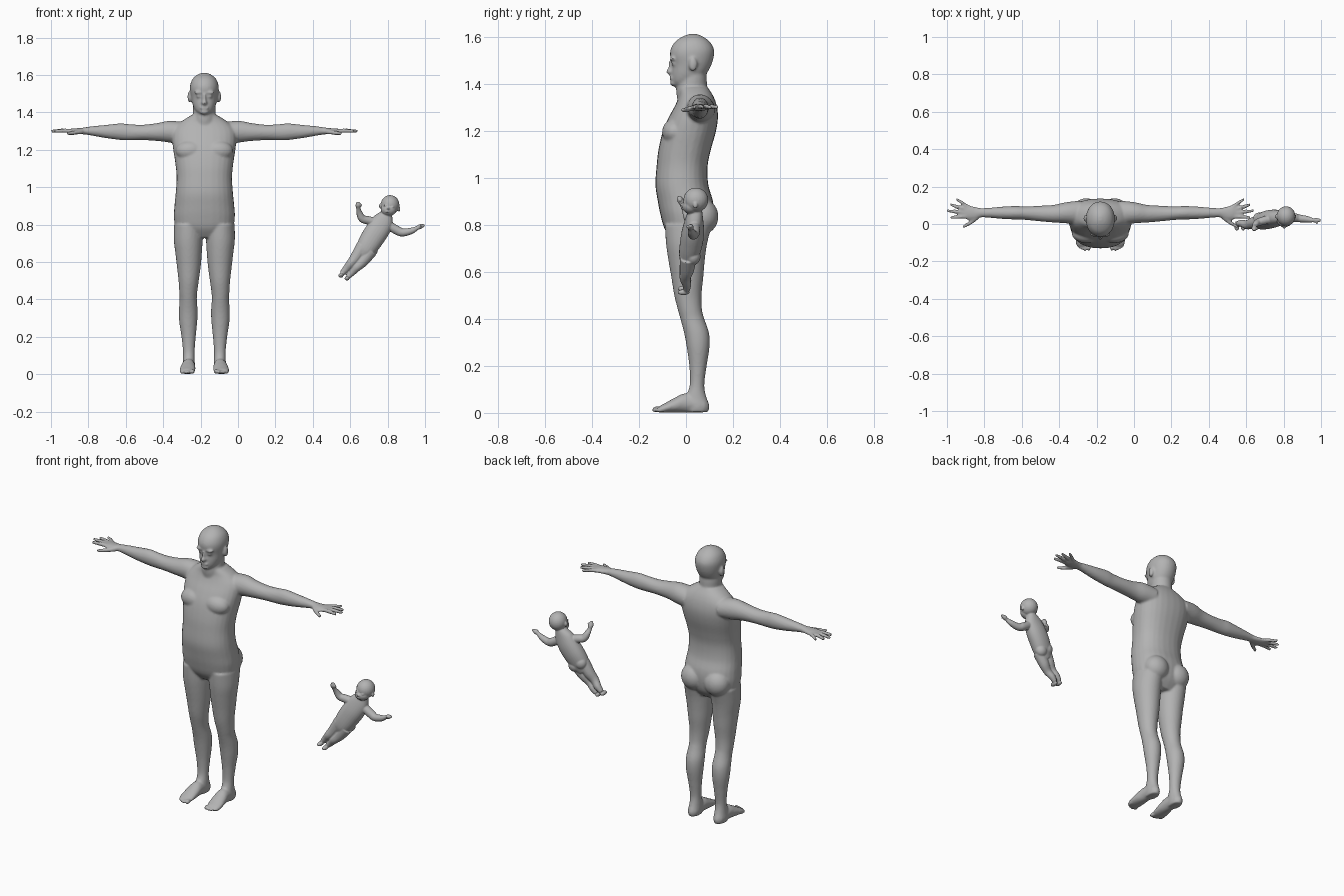
import bpy, bmesh, math
from mathutils import Vector, Matrix

clay = bpy.data.materials.new("clay_grey")
clay.diffuse_color = (0.45, 0.45, 0.45, 1)


def spline(rows, n=5):
    """Smooth interpolation through rows of numbers."""
    out = []
    for i in range(len(rows) - 1):
        p = [rows[max(0, min(len(rows) - 1, i + k))] for k in (-1, 0, 1, 2)]
        for j in range(n):
            t = j / n
            out.append([0.5 * (2 * b + (c - a) * t + (2 * a - 5 * b + 4 * c - d) * t * t
                               + (3 * b - a - 3 * c + d) * t ** 3) for a, b, c, d in zip(*p)])
    return out + [list(rows[-1])]


def loft(bm, rows, power=2.0, depth=Vector((0, 1, 0)), sides=28, mirror=1):
    """Skin elliptical rings (x, y, z, radius_across, radius_deep) along a path."""
    rows = spline(rows)
    pts = [Vector(r[:3]) for r in rows]
    rings = []
    for i, r in enumerate(rows):
        d = pts[min(i + 1, len(pts) - 1)] - pts[max(i - 1, 0)]
        across = depth.cross(d).normalized()
        ring = []
        for k in range(sides):
            a = 2 * math.pi * k / sides
            c, s = math.cos(a), math.sin(a)
            u = math.copysign(abs(c) ** (2 / power), c) * max(r[3], 0.002)
            v = math.copysign(abs(s) ** (2 / power), s) * max(r[4], 0.002)
            p = pts[i] + across * u + depth * v
            ring.append(bm.verts.new((p.x * mirror, p.y, p.z)))
        rings.append(ring)
    for a, b in zip(rings, rings[1:]):
        for k in range(sides):
            bm.faces.new((a[k], a[(k + 1) % sides], b[(k + 1) % sides], b[k]))
    bm.faces.new(rings[0])
    bm.faces.new(rings[-1])


def column(bm, rows, power=2.0, mirror=1):
    """Upright loft from (z, x, half_width, y_front, y_back)."""
    loft(bm, [(x, (f + b) / 2, z, w, (b - f) / 2) for z, x, w, f, b in rows], power, mirror=mirror)


def tube(bm, rows, mirror=1):
    """Round limb from (x, y, z, radius)."""
    loft(bm, [(*r, r[3]) for r in rows], sides=16, mirror=mirror)


def ball(bm, centre, radii):
    m = Matrix.Translation(centre) @ Matrix.Diagonal((*radii, 1))
    bmesh.ops.create_uvsphere(bm, u_segments=24, v_segments=14, radius=1, matrix=m)


def finish(bm, name, voxel, rounds, x=0):
    """Fuse the overlapping parts into one smooth skin."""
    bmesh.ops.recalc_face_normals(bm, faces=bm.faces)
    me = bpy.data.meshes.new(name)
    bm.to_mesh(me)
    bm.free()
    ob = bpy.data.objects.new(name, me)
    bpy.context.collection.objects.link(ob)
    ob.location.x = x
    me.materials.append(clay)
    rm = ob.modifiers.new("fuse", 'REMESH')
    rm.mode = 'VOXEL'
    rm.voxel_size = voxel
    rm.use_smooth_shade = True
    sm = ob.modifiers.new("soften", 'SMOOTH')
    sm.factor = 0.5
    sm.iterations = rounds


# ---------- adult ----------
bm = bmesh.new()
# torso
column(bm, [(.73, 0, .10, -.055, .07), (.78, 0, .15, -.09, .105), (.84, 0, .163, -.108, .118),
            (.90, 0, .16, -.12, .115), (.97, 0, .153, -.13, .095), (1.05, 0, .148, -.125, .092),
            (1.12, 0, .154, -.117, .106), (1.20, 0, .166, -.098, .128), (1.26, 0, .172, -.072, .136),
            (1.31, 0, .165, -.045, .13), (1.35, 0, .125, -.03, .115), (1.385, 0, .07, -.03, .092)], 2.3)
# neck and head
column(bm, [(1.32, 0, .07, -.035, .10), (1.38, 0, .061, -.042, .09), (1.43, 0, .06, -.03, .088),
            (1.48, 0, .055, -.02, .08)])
column(bm, [(1.393, 0, .028, -.052, .0), (1.41, 0, .048, -.06, .05), (1.44, 0, .062, -.062, .085),
            (1.48, 0, .071, -.060, .108), (1.52, 0, .077, -.068, .119), (1.55, 0, .075, -.064, .118),
            (1.58, 0, .062, -.045, .10), (1.602, 0, .037, -.012, .07), (1.612, 0, .01, .015, .045)], 2.1)
# nose, lips, chin
ball(bm, (0, -.066, 1.452), (.015, .019, .013))
ball(bm, (0, -.061, 1.475), (.009, .015, .03))
ball(bm, (0, -.059, 1.424), (.024, .012, .008))
ball(bm, (0, -.052, 1.403), (.024, .016, .014))

for s in (1, -1):
    # brow, eye, ear
    ball(bm, (s * .03, -.056, 1.506), (.026, .013, .008))
    ball(bm, (s * .03, -.053, 1.486), (.013, .010, .008))
    ball(bm, (s * .079, .03, 1.483), (.011, .018, .03))
    # chest and seat
    ball(bm, (s * .075, -.05, 1.195), (.078, .052, .055))
    ball(bm, (s * .075, .07, .835), (.075, .068, .075))
    # leg
    column(bm, [(.80, .086, .076, -.09, .11), (.72, .086, .077, -.085, .09), (.65, .084, .071, -.075, .08),
                (.58, .083, .064, -.063, .074), (.50, .084, .054, -.05, .066), (.44, .086, .048, -.035, .068),
                (.40, .086, .046, -.024, .078), (.34, .086, .050, -.008, .098), (.28, .086, .048, .003, .10),
                (.20, .084, .038, .014, .088), (.12, .083, .031, .016, .078), (.07, .083, .032, .0, .086),
                (.03, .084, .034, -.005, .10), (.004, .084, .03, .0, .094)], mirror=s)
    # foot and toes
    loft(bm, [(.084, .08, .03, .03, .028), (.085, .0, .042, .035, .041), (.088, -.05, .032, .041, .031),
              (.091, -.09, .021, .042, .02), (.092, -.115, .015, .037, .013)],
         depth=Vector((0, 0, 1)), mirror=s)
    for x, y, r in ((.062, -.125, .013), (.081, -.128, .01), (.096, -.122, .009), (.11, -.114, .009), (.122, -.104, .008)):
        ball(bm, (s * x, y, r + .002), (r * .85, .02, r))
    # arm and palm
    loft(bm, [(.11, .06, 1.29, .058, .065), (.185, .06, 1.297, .058, .056), (.25, .055, 1.295, .048, .047),
              (.33, .056, 1.293, .041, .041), (.40, .058, 1.294, .043, .036), (.45, .06, 1.297, .044, .036),
              (.52, .06, 1.298, .036, .033), (.60, .06, 1.301, .025, .026), (.64, .06, 1.301, .019, .025),
              (.67, .058, 1.30, .016, .034), (.70, .06, 1.30, .015, .039), (.725, .064, 1.30, .011, .036)],
         mirror=s)
    # fingers and thumb
    for a, b in (((.70, .088), (.772, .135)), ((.71, .075), (.803, .104)), ((.71, .058), (.819, .071)),
                 ((.70, .04), (.802, .034))):
        m = [(p + q) / 2 for p, q in zip(a, b)]
        tube(bm, [(*a, 1.30, .0105), (*m, 1.303, .0105), (*b, 1.30, .008)], s)
    tube(bm, [(.65, .04, 1.298, .013), (.69, .01, 1.292, .012), (.735, -.016, 1.288, .009)], s)
finish(bm, "adult_body", .0065, 4, -.18)

# ---------- baby ----------
bm = bmesh.new()
# torso
loft(bm, [(.80, .04, .865, .026, .028), (.778, .035, .822, .055, .038), (.75, .03, .775, .062, .047),
          (.72, .024, .73, .062, .049), (.695, .017, .69, .058, .046), (.678, .012, .66, .05, .04),
          (.66, .01, .635, .033, .03)], 2.2)
# head, cheeks, nose, mouth, eyes, ears
ball(bm, (.813, .042, .906), (.050, .053, .052))
ball(bm, (.805, .02, .880), (.042, .037, .034))
ball(bm, (.803, -.016, .886), (.008, .009, .007))
ball(bm, (.799, -.011, .869), (.012, .009, .005))
for s in (1, -1):
    ball(bm, (.806 + s * .019, -.006, .898 - s * .004), (.009, .007, .005))
    ball(bm, (.811 + s * .050, .04, .892 - s * .008), (.007, .010, .014))
# seat
ball(bm, (.672, .03, .69), (.036, .032, .036))
ball(bm, (.712, .03, .665), (.036, .032, .036))
# arms
tube(bm, [(.755, .03, .808, .024), (.70, .02, .822, .023), (.665, .01, .832, .021), (.65, .0, .86, .017),
          (.644, -.015, .885, .012), (.643, -.023, .903, .015), (.642, -.028, .922, .008)])
tube(bm, [(.80, .035, .80, .024), (.855, .035, .767, .024), (.885, .03, .758, .021), (.93, .025, .768, .017),
          (.958, .02, .782, .011), (.975, .02, .79, .013), (.998, .02, .797, .006)])
# thumbs
tube(bm, [(.645, -.02, .895, .007), (.662, -.026, .908, .006)])
tube(bm, [(.965, .018, .786, .007), (.980, .002, .795, .005)])
# legs and feet
tube(bm, [(.668, .01, .685, .036), (.632, .004, .628, .031), (.603, -.004, .592, .024),
          (.578, .003, .563, .020), (.555, .003, .538, .014)])
tube(bm, [(.71, .01, .66, .036), (.668, .004, .605, .030), (.636, -.004, .572, .023),
          (.61, .003, .545, .019), (.588, .003, .522, .014)])
ball(bm, (.550, -.010, .528), (.014, .026, .012))
ball(bm, (.583, -.010, .513), (.013, .026, .012))
finish(bm, "baby_body", .0035, 3)
